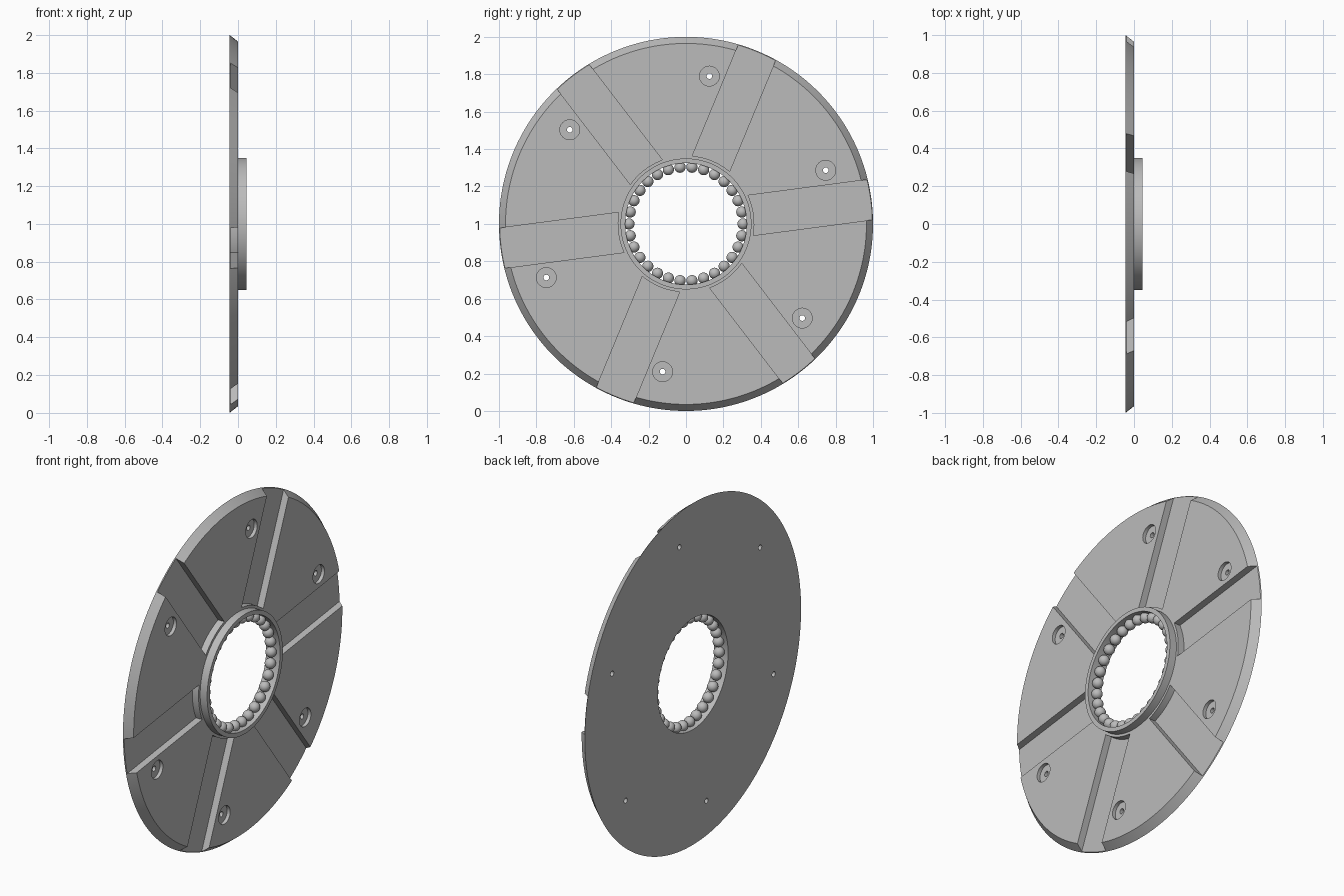
import bpy, bmesh, math
from mathutils import Matrix, Vector

cube = bpy.data.objects.get("Cube")
if cube:
    bpy.data.objects.remove(cube)

CENTRE = Vector((0, 0, 1))
BACK, FLOOR, FACE, FRONT = -0.045, -0.04, 0.0, 0.045
RING_R, BORE_R = 0.35, 0.325

steel = bpy.data.materials.new("grey_steel")
steel.use_nodes = True
steel.diffuse_color = (0.5, 0.5, 0.5, 1)
steel.node_tree.nodes["Principled BSDF"].inputs["Base Color"].default_value = (0.5, 0.5, 0.5, 1)


def point(x, r, angle):
    return Vector((x, r * math.cos(angle), r * math.sin(angle)))


def lathe(bm, profile, steps, offset=Vector()):
    """Turn a closed (x, radius) profile around the x axis; radius 0 becomes a cap."""
    rings = [[bm.verts.new(point(x, r, 2 * math.pi * i / steps) + offset)
              for i in range(steps)] for x, r in profile if r > 0]
    solid = len(rings) < len(profile)
    pairs = list(zip(rings, rings[1:])) + ([] if solid else [(rings[-1], rings[0])])
    for a, b in pairs:
        for i in range(steps):
            j = (i + 1) % steps
            bm.faces.new((a[i], a[j], b[j], b[i]))
    if solid:
        bm.faces.new(rings[0])
        bm.faces.new(rings[-1])


def finish(name, bm):
    bmesh.ops.recalc_face_normals(bm, faces=bm.faces)
    mesh = bpy.data.meshes.new(name)
    bm.to_mesh(mesh)
    bm.free()
    mesh.materials.append(steel)
    obj = bpy.data.objects.new(name, mesh)
    obj.location = CENTRE
    bpy.context.collection.objects.link(obj)
    return obj


def smooth(obj):
    bpy.ops.object.select_all(action="DESELECT")
    obj.select_set(True)
    bpy.context.view_layer.objects.active = obj
    bpy.ops.object.shade_smooth_by_angle(angle=math.radians(30))


# Disc with a chamfered rim
bm = bmesh.new()
lathe(bm, [(BACK, BORE_R), (BACK, 1.0), (FACE, 0.965), (FACE, BORE_R)], 180)
disc = finish("disc", bm)

# Cutter for the six radial channels, each ending in an arc around the hub
bm = bmesh.new()
half, inner = 0.108, 0.365
spread = math.asin(half / inner)
for k in range(6):
    turn = Matrix.Rotation(math.radians(7.5 + 60 * k), 3, "X")
    outline = [point(FLOOR, inner, spread * t / 6) for t in range(-6, 7)]
    outline += [Vector((FLOOR, 1.1, half)), Vector((FLOOR, 1.1, -half))]
    face = bm.faces.new([bm.verts.new(turn @ p) for p in outline])
    top = bmesh.ops.extrude_face_region(bm, geom=[face])["geom"]
    bmesh.ops.translate(bm, vec=(0.1, 0, 0),
                        verts=[v for v in top if isinstance(v, bmesh.types.BMVert)])
channels = finish("channel_cutter", bm)

# Cutter for the six counterbored bolt holes
bm = bmesh.new()
for k in range(6):
    lathe(bm, [(-0.1, 0), (-0.1, 0.015), (-0.02, 0.015), (-0.02, 0.053), (0.1, 0.053), (0.1, 0)],
          32, point(0, 0.8, math.radians(21 + 60 * k)))
bolts = finish("bolt_hole_cutter", bm)

# Cut the disc, then discard the cutters
for cutter in (channels, bolts):
    cutter.hide_render = True
    mod = disc.modifiers.new(cutter.name, "BOOLEAN")
    mod.operation, mod.solver, mod.object = "DIFFERENCE", "EXACT", cutter
bpy.context.view_layer.update()
cut = bpy.data.meshes.new_from_object(disc.evaluated_get(bpy.context.evaluated_depsgraph_get()))
disc.modifiers.clear()
disc.data = cut
for cutter in (channels, bolts):
    bpy.data.objects.remove(cutter)
smooth(disc)

# Hub ring standing on the front face
bm = bmesh.new()
lathe(bm, [(FACE, BORE_R), (FACE, RING_R), (FRONT, RING_R), (FRONT, BORE_R)], 120)
smooth(finish("hub_ring", bm))

# Ring of bearing balls inside the bore
bm = bmesh.new()
for k in range(30):
    spot = Matrix.Translation(point(0, 0.305, math.radians(12 * k)))
    bmesh.ops.create_uvsphere(bm, u_segments=24, v_segments=14, radius=0.03, matrix=spot)
smooth(finish("bearing_balls", bm))
